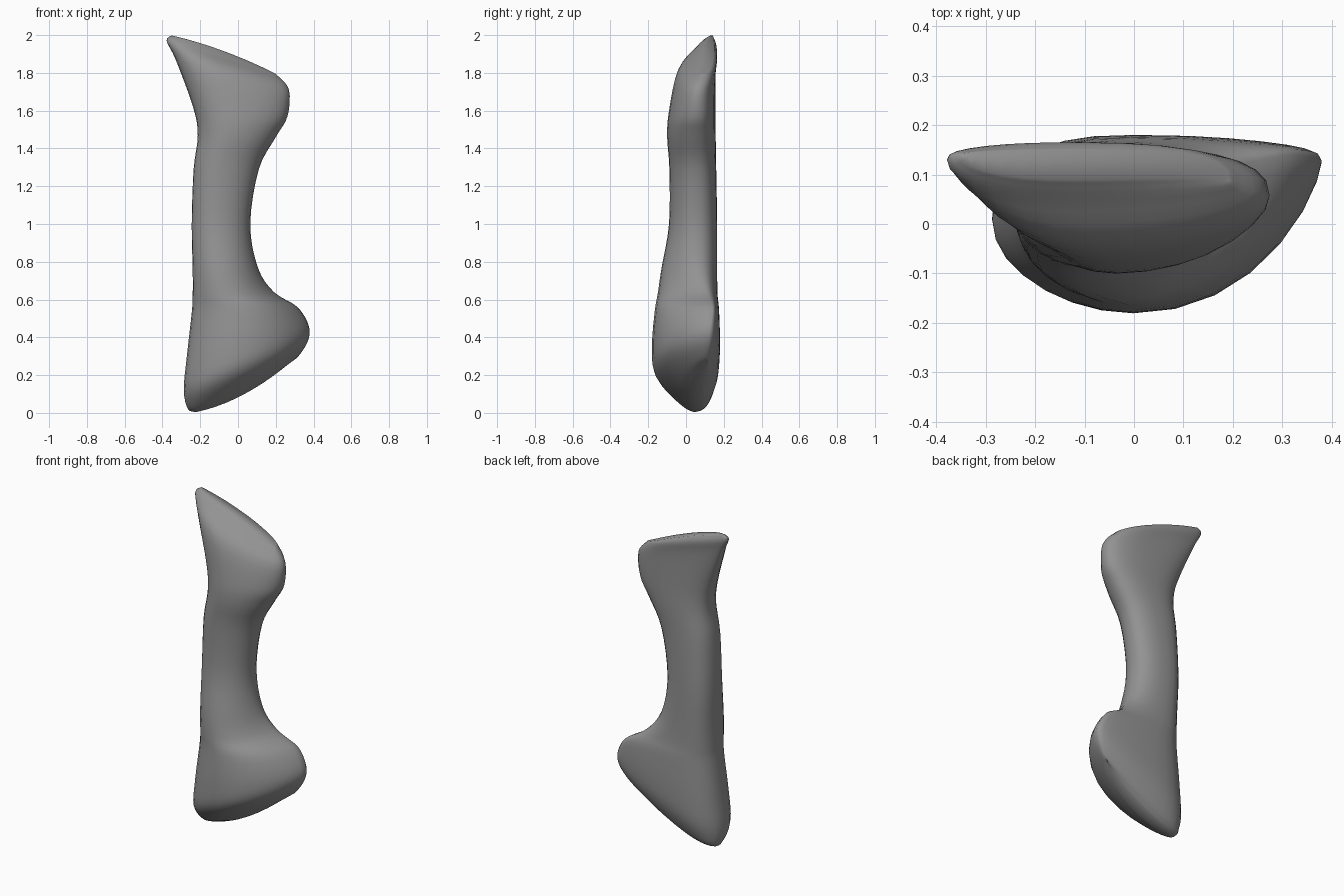
import bpy, bmesh, math

if "Cube" in bpy.data.objects:
    bpy.data.objects.remove(bpy.data.objects["Cube"])

# Tilted cross-sections, bottom to top:
# left x, left z, right x, right z, left y, right y, front y, back y
RINGS = [
    (-.22, .005, .28, .27, .04, .11, .02, .09),
    (-.265, .02, .32, .30, .04, .11, -.06, .13),
    (-.287, .12, .37, .38, .01, .12, -.165, .17),
    (-.272, .29, .375, .46, .01, .13, -.18, .18),
    (-.245, .53, .315, .56, .02, .14, -.165, .175),
    (-.24, .62, .19, .64, .02, .11, -.15, .167),
    (-.24, .76, .105, .77, .02, .06, -.13, .165),
    (-.245, 1.0, .065, 1.0, .03, .05, -.09, .165),
    (-.235, 1.29, .11, 1.29, .03, .05, -.088, .16),
    (-.213, 1.47, .20, 1.46, .05, .05, -.10, .157),
    (-.238, 1.62, .262, 1.57, .07, .055, -.09, .155),
    (-.33, 1.87, .27, 1.71, .12, .06, -.045, .157),
    (-.378, 1.97, .21, 1.785, .13, .08, .045, .165),
    (-.35, 1.998, .19, 1.80, .14, .09, .09, .15),
]
SIDES, STEPS = 28, 4
LAST = len(RINGS) - 1


def spline(a, b, c, d, t):
    return tuple(.5 * (2*q + (r-p)*t + (2*p-5*q+4*r-s)*t*t + (3*q-p-3*r+s)*t**3)
                 for p, q, r, s in zip(a, b, c, d))


def section(bm, ring, t):
    xl, zl, xr, zr, yl, yr, yf, yb = ring
    # both ends bow outward
    bow = .018 * max(0, 1 - (LAST - t) / 2) - .04 * max(0, 1 - t / 3)
    slim = 1 + .4 * min(1, max(0, (7 - t) / 2))   # lower right lobe thins at the front
    xm = xl + (xr - xl) * .42          # fullest point of the section
    verts = []
    for i in range(SIDES):
        a = 2 * math.pi * i / SIDES
        c, s = math.cos(a), math.sin(a)
        p = .8 if s > 0 else 1.0       # flatter back than front
        h = abs(s) ** (slim if s < 0 and c > 0 else p)
        c = math.copysign(abs(c) ** p, c)
        x = xm + c * ((xr - xm) if c > 0 else (xm - xl))
        u = (x - xl) / (xr - xl)
        base = yl + (yr - yl) * u
        y = base + ((yb if s > 0 else yf) - base) * h
        z = zl + (zr - zl) * u + bow * 4 * u * (1 - u)
        verts.append(bm.verts.new((x, y, z)))
    return verts


# Bone lofted through the smoothed sections
bm = bmesh.new()
loops = []
for i in range(LAST):
    quad = [RINGS[min(max(j, 0), LAST)] for j in range(i - 1, i + 3)]
    loops += [section(bm, spline(*quad, k / STEPS), i + k / STEPS) for k in range(STEPS)]
loops.append(section(bm, RINGS[LAST], LAST))
for lo, hi in zip(loops, loops[1:]):
    for i in range(SIDES):
        j = (i + 1) % SIDES
        bm.faces.new((lo[i], lo[j], hi[j], hi[i]))

# Narrow caps closing both ends, bridged front to back
half = SIDES // 2
for loop in (loops[0], loops[-1]):
    bm.faces.new((loop[0], loop[1], loop[-1]))
    for i in range(1, half - 1):
        bm.faces.new((loop[i], loop[i + 1], loop[-i - 1], loop[-i]))
    bm.faces.new((loop[half - 1], loop[half], loop[half + 1]))
bmesh.ops.recalc_face_normals(bm, faces=bm.faces)
for f in bm.faces:
    f.smooth = True

mesh = bpy.data.meshes.new("bone")
bm.to_mesh(mesh)
bm.free()
bone = bpy.data.objects.new("bone", mesh)
bpy.context.collection.objects.link(bone)

# Dark grey surface
mat = bpy.data.materials.new("dark_grey")
mat.diffuse_color = (.29, .29, .29, 1)
mat.use_nodes = True
mat.node_tree.nodes["Principled BSDF"].inputs["Base Color"].default_value = mat.diffuse_color
mesh.materials.append(mat)
